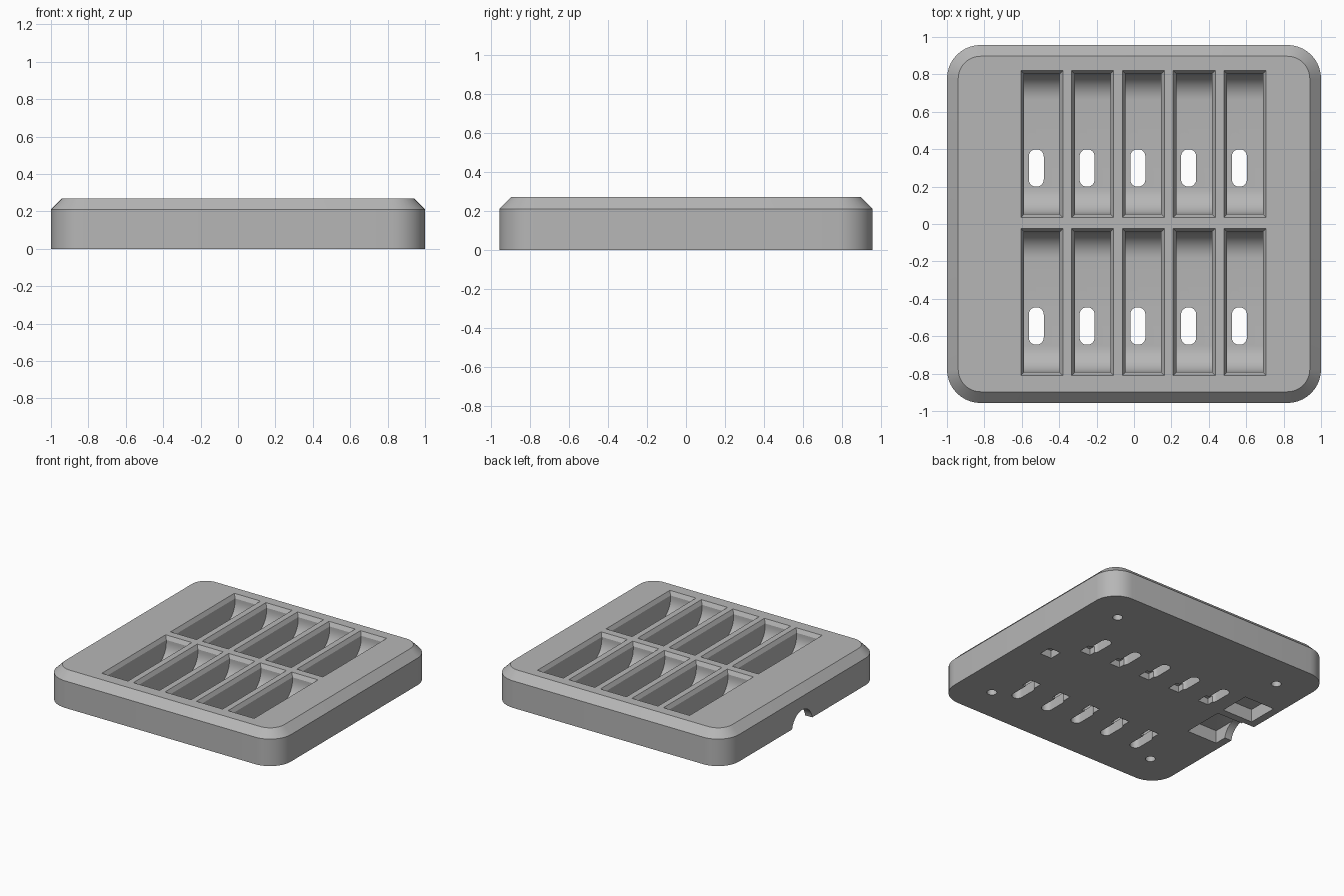
import bpy, bmesh, math

cube = bpy.data.objects.get("Cube")
if cube:
    bpy.data.objects.remove(cube, do_unlink=True)

HEIGHT = 0.27
HALF_X, HALF_Y = 1.0, 0.957

grey = bpy.data.materials.new("mid_grey")
grey.use_nodes = True
grey.diffuse_color = (0.47, 0.47, 0.47, 1)
grey.node_tree.nodes["Principled BSDF"].inputs["Base Color"].default_value = (0.47, 0.47, 0.47, 1)


def rounded_ring(cx, cy, hx, hy, r, z, steps=10):
    """Counter-clockwise rounded rectangle; r = 0 gives square corners."""
    pts = []
    for i, (sx, sy) in enumerate(((1, 1), (-1, 1), (-1, -1), (1, -1))):
        for k in range(steps + 1 if r else 1):
            a = math.pi / 2 * (i + k / steps)
            pts.append((cx + sx * (hx - r) + r * math.cos(a),
                        cy + sy * (hy - r) + r * math.sin(a), z))
    return pts


def build(name, lofts):
    """One object made of capped lofts, each a list of matching rings."""
    bm = bmesh.new()
    for rings in lofts:
        loops = [[bm.verts.new(p) for p in ring] for ring in rings]
        n = len(loops[0])
        bm.faces.new(loops[0][::-1])
        bm.faces.new(loops[-1])
        for low, high in zip(loops, loops[1:]):
            for i in range(n):
                j = (i + 1) % n
                bm.faces.new((low[i], low[j], high[j], high[i]))
    bmesh.ops.recalc_face_normals(bm, faces=bm.faces)
    mesh = bpy.data.meshes.new(name)
    bm.to_mesh(mesh)
    bm.free()
    mesh.materials.append(grey)
    obj = bpy.data.objects.new(name, mesh)
    bpy.context.collection.objects.link(obj)
    return obj


def column(cx, cy, hx, hy, r, z0, z1):
    return [rounded_ring(cx, cy, hx, hy, r, z) for z in (z0, z1)]


# Tray body with a chamfered top edge
body = build("tray_body", [[
    rounded_ring(0, 0, HALF_X, HALF_Y, 0.18, 0),
    rounded_ring(0, 0, HALF_X, HALF_Y, 0.18, 0.21),
    rounded_ring(0, 0, HALF_X - 0.06, HALF_Y - 0.06, 0.12, HEIGHT)]])


def cut(name, lofts):
    cutter = build(name, lofts)
    cutter.hide_render = True
    mod = body.modifiers.new(name, 'BOOLEAN')
    mod.operation = 'DIFFERENCE'
    mod.solver = 'EXACT'
    mod.object = cutter
    bpy.context.view_layer.objects.active = body
    bpy.ops.object.modifier_apply(modifier=name)
    bpy.data.objects.remove(cutter, do_unlink=True)


def scoop(cx, cy, hx=0.095, hy=0.375, floor=0.08, r=0.14):
    """Pocket with a flat floor that curves up at both ends."""
    profile = [(cy + hy, 0.3), (cy - hy, 0.3)]
    for side, start in ((-1, math.pi), (1, 1.5 * math.pi)):
        for k in range(11):
            a = start + math.pi / 2 * k / 10
            profile.append((cy + side * (hy - r) + r * math.cos(a),
                            floor + r + r * math.sin(a)))
    return [[(cx + s * hx, y, z) for y, z in profile] for s in (-1, 1)]


def rim(cx, cy):
    """Sloped lip around a pocket mouth."""
    rings = []
    for z in (0.23, 0.29):
        grow = (z - HEIGHT) * 0.6
        rings.append(rounded_ring(cx, cy, 0.1125 + grow, 0.3925 + grow, 0, z))
    return rings


# Two rows of five pockets, with rims, floor slots and underside seats
columns = [-0.4925 + 0.2715 * i for i in range(5)]
rows = (0.4275, -0.4175)
spots = [(x, y) for y in rows for x in columns]
cut("pockets", [scoop(x, y) for x, y in spots])
cut("pocket_rims", [rim(x, y) for x, y in spots])
cut("floor_slots", [column(x - 0.03, y - 0.128, 0.04, 0.1, 0.038, -0.1, 0.15) for x, y in spots])
cut("underside_seats", [column(x - 0.01, y - (0.225 if y > 0 else 0.01), 0.045, 0.045, 0, -0.1, 0.05)
                        for x, y in spots] + [column(0.77, 0, 0.05, 0.05, 0, -0.1, 0.06)])

# Round holes near the four underside corners
cut("corner_holes", [column(sx * 0.73, sy * 0.69, 0.035, 0.035, 0.034, -0.1, 0.1)
                     for sx in (-1, 1) for sy in (-1, 1)])

# Two component bays in the underside
cut("component_bays", [column(-0.81, -0.055, 0.13, 0.165, 0, -0.1, 0.1),
                       column(-0.81, 0.29, 0.13, 0.12, 0, -0.1, 0.1)])

# Arched cable outlet through the side wall
arch = [(0.125 * math.cos(math.tau * k / 32), 0.125 * math.sin(math.tau * k / 32) - 0.02)
        for k in range(32)]
cut("cable_outlet", [[[(x, y, z) for y, z in arch] for x in (-1.1, -0.9)]])

bpy.ops.object.select_all(action='DESELECT')
body.select_set(True)
bpy.context.view_layer.objects.active = body
bpy.ops.object.shade_smooth_by_angle(angle=math.radians(30))
